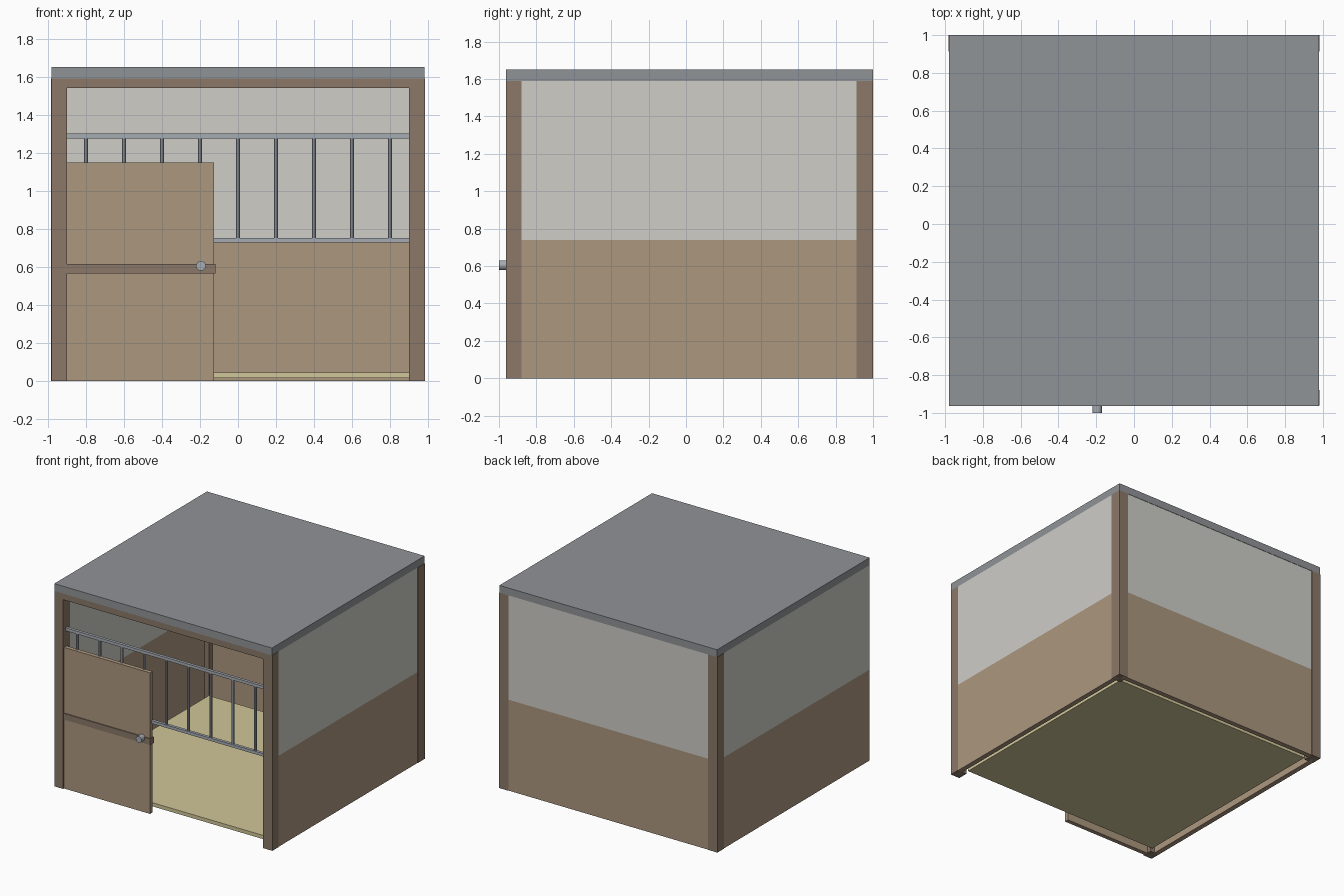
import bpy
import math

if "Cube" in bpy.data.objects:
    bpy.data.objects.remove(bpy.data.objects["Cube"])


def material(name, r, g, b):
    m = bpy.data.materials.new(name)
    m.diffuse_color = tuple((c / 255) ** 2.2 for c in (r, g, b)) + (1,)
    m.use_nodes = True
    m.node_tree.nodes["Principled BSDF"].inputs["Base Color"].default_value = m.diffuse_color
    return m


DARK = material("dark_timber", 138, 120, 104)
WOOD = material("timber", 171, 150, 126)
PALE = material("pale_panel", 205, 204, 198)
ROOF = material("roof_grey", 143, 146, 150)
METAL = material("metal", 165, 170, 178)
STRAW = material("straw", 208, 197, 152)


def box(name, x, y, z, mat):
    """Box from (min, max) ranges on each axis."""
    bpy.ops.mesh.primitive_cube_add(
        size=1, location=[(a + b) / 2 for a, b in (x, y, z)])
    o = bpy.context.object
    o.name = name
    o.scale = [b - a for a, b in (x, y, z)]
    bpy.ops.object.transform_apply(location=False, rotation=False, scale=True)
    o.data.materials.append(mat)
    return o


def rod(name, loc, radius, depth, mat, sides, rot=(0, 0, 0)):
    bpy.ops.mesh.primitive_cylinder_add(
        vertices=sides, radius=radius, depth=depth, location=loc, rotation=rot)
    o = bpy.context.object
    o.name = name
    o.data.materials.append(mat)
    bpy.ops.object.shade_smooth_by_angle(angle=math.radians(40))
    return o


# Roof slab and front lintel
box("roof", (-0.98, 0.98), (-0.963, 1.0), (1.59, 1.65), ROOF)
box("front_lintel", (-0.93, 0.93), (-0.962, -0.88), (1.54, 1.59), DARK)

# Corner posts; the front left one sits behind the side wall's outer face
box("front_left_post", (-0.978, -0.9), (-0.962, -0.88), (0, 1.59), DARK)
box("front_right_post", (0.9, 0.983), (-0.962, -0.88), (0, 1.59), DARK)
for side, x in (("left", (-0.983, -0.9)), ("right", (0.9, 0.983))):
    box("back_" + side + "_post", x, (0.912, 1.0), (0, 1.59), DARK)

# Two-tone walls: timber below, pale panel above
for part, z, mat in (("lower", (0, 0.74), WOOD), ("upper", (0.74, 1.59), PALE)):
    box(part + "_left_wall", (-0.98, -0.94), (-0.96, 0.95), z, mat)
    box(part + "_right_wall", (0.94, 0.98), (-0.92, 0.95), z, mat)
    box(part + "_back_wall", (-0.94, 0.94), (0.957, 0.997), z, mat)

# Bedding floor
box("floor", (-0.9, 0.9), (-0.86, 0.91), (0.015, 0.045), STRAW)

# Front grille: two rails and upright bars
for name, z in (("bottom_rail", 0.74), ("top_rail", 1.288)):
    box(name, (-0.905, 0.905), (-0.932, -0.908), (z - 0.012, z + 0.012), METAL)
for i in range(9):
    rod("grille_bar", (-0.8 + 0.2 * i, -0.92, 1.014), 0.011, 0.548, METAL, 8)

# Half door with cross band and round latch
box("door", (-0.9, -0.125), (-0.952, -0.918), (0, 1.148), WOOD)
box("door_band", (-0.9, -0.118), (-0.96, -0.914), (0.565, 0.615), DARK)
rod("door_latch", (-0.195, -0.975, 0.605), 0.026, 0.05, METAL, 16,
    (math.pi / 2, 0, 0))
